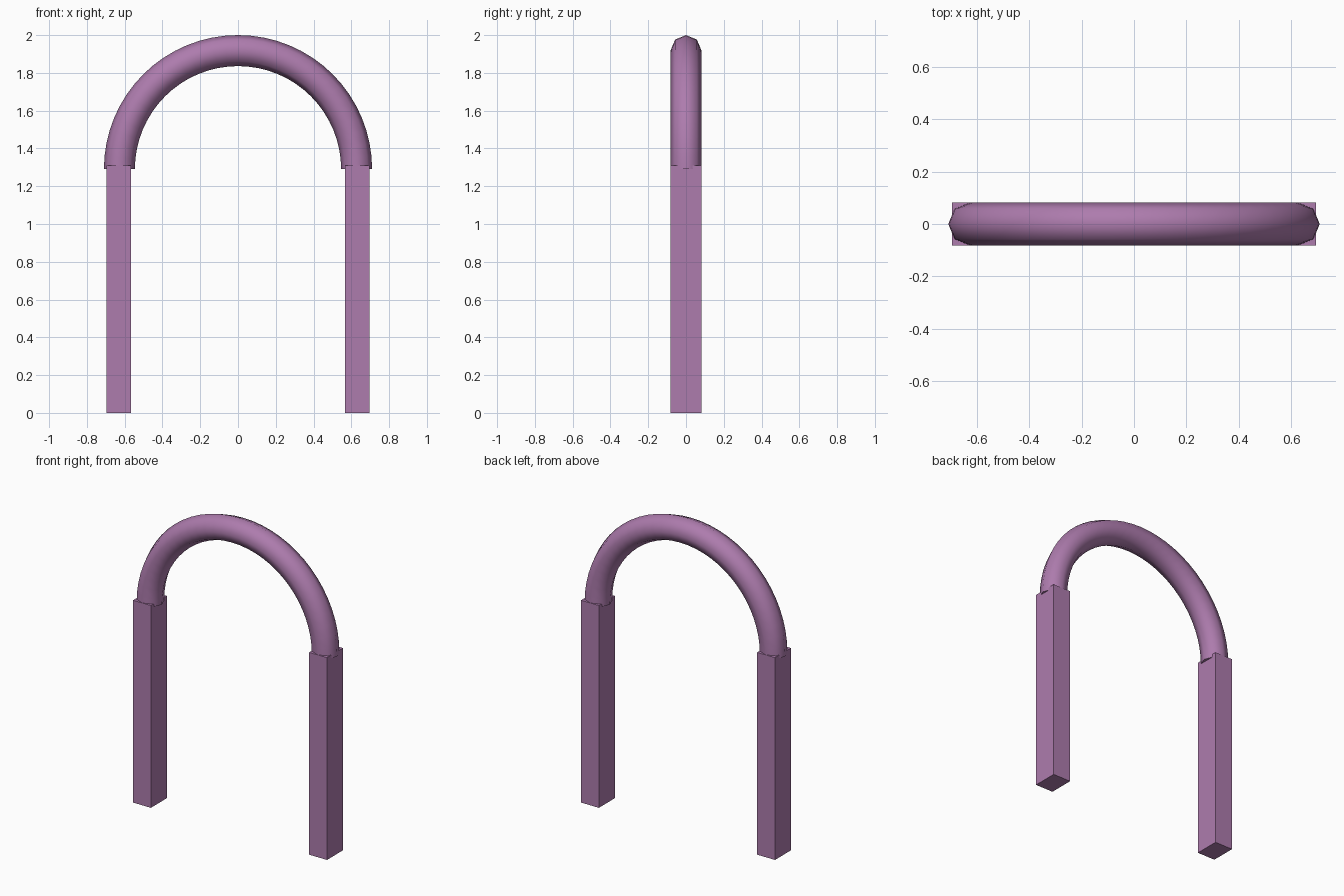
import bpy, bmesh, math
from mathutils import Matrix

if "Cube" in bpy.data.objects:
    bpy.data.objects.remove(bpy.data.objects["Cube"])

R, r = 0.628, 0.082          # arch radius, tube radius
SPRING_Z = 1.29              # height where the arch starts
POST_W, POST_D, POST_H = 0.128, 0.164, 1.31

mat = bpy.data.materials.new("purple")
mat.diffuse_color = (0.42, 0.20, 0.42, 1)
mat.use_nodes = True
mat.node_tree.nodes["Principled BSDF"].inputs["Base Color"].default_value = mat.diffuse_color


def add_object(name, bm):
    bmesh.ops.recalc_face_normals(bm, faces=bm.faces)
    mesh = bpy.data.meshes.new(name)
    bm.to_mesh(mesh)
    bm.free()
    mesh.materials.append(mat)
    obj = bpy.data.objects.new(name, mesh)
    bpy.context.collection.objects.link(obj)
    return obj


# Arch: octagonal ring spun through a half turn, ends capped
bm = bmesh.new()
bmesh.ops.create_circle(bm, segments=8, radius=r,
                        matrix=Matrix.Translation((R, 0, SPRING_Z)))
for v in bm.verts:           # put a corner on the outermost point
    i = round(math.atan2(v.co.y, v.co.x - R) / (math.pi / 4))
    v.co.x = R + r * math.cos(i * math.pi / 4)
    v.co.y = r * math.sin(i * math.pi / 4)
bmesh.ops.spin(bm, geom=bm.verts[:] + bm.edges[:], cent=(0, 0, SPRING_Z),
               axis=(0, 1, 0), angle=-math.pi, steps=32)
bmesh.ops.holes_fill(bm, edges=[e for e in bm.edges if e.is_boundary], sides=8)
arch = add_object("arch", bm)
bpy.context.view_layer.objects.active = arch
arch.select_set(True)
bpy.ops.object.shade_smooth_by_angle(angle=math.radians(60))
arch.select_set(False)

# Square posts under each end of the arch
for side, name in ((-1, "left_post"), (1, "right_post")):
    bm = bmesh.new()
    bmesh.ops.create_cube(bm, size=1, matrix=Matrix.Translation(
        (side * 0.631, 0, POST_H / 2)) @ Matrix.Diagonal((POST_W, POST_D, POST_H, 1)))
    add_object(name, bm)
